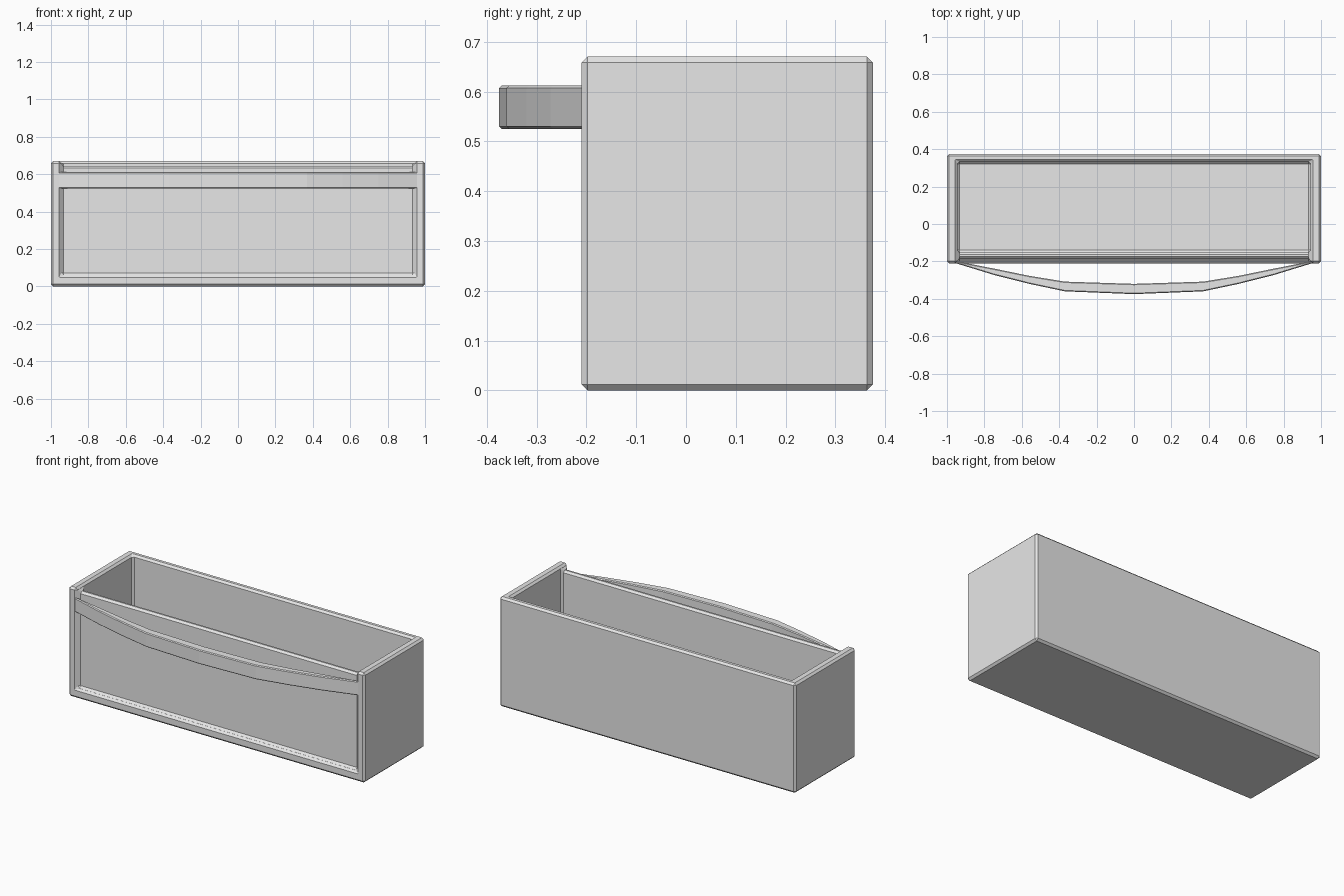
import bpy, bmesh

cube = bpy.data.objects.get("Cube")
if cube:
    bpy.data.objects.remove(cube, do_unlink=True)

grey = bpy.data.materials.new("light_grey")
grey.use_nodes = True
grey.diffuse_color = (0.8, 0.8, 0.8, 1)
grey.node_tree.nodes["Principled BSDF"].inputs["Base Color"].default_value = (0.8, 0.8, 0.8, 1)


def prism(name, outline, axis, low, high):
    """Extrude an outline along x (points are y, z) or along z (points are x, y)."""
    place = (lambda p, t: (t, *p)) if axis == "x" else (lambda p, t: (*p, t))
    bm = bmesh.new()
    face = bm.faces.new([bm.verts.new(place(p, low)) for p in outline])
    side = bmesh.ops.extrude_face_region(bm, geom=[face])
    verts = [v for v in side["geom"] if isinstance(v, bmesh.types.BMVert)]
    shift = (high - low, 0, 0) if axis == "x" else (0, 0, high - low)
    bmesh.ops.translate(bm, verts=verts, vec=shift)
    bmesh.ops.recalc_face_normals(bm, faces=bm.faces)
    mesh = bpy.data.meshes.new(name)
    bm.to_mesh(mesh)
    bm.free()
    mesh.materials.append(grey)
    obj = bpy.data.objects.new(name, mesh)
    bpy.context.collection.objects.link(obj)
    return obj


def chamfer(obj, width, angle):
    mod = obj.modifiers.new("chamfer", "BEVEL")
    mod.width = width
    mod.segments = 1
    mod.limit_method = "ANGLE"
    mod.angle_limit = angle


# Box body: the cutter hollows the inside, recesses the front panel and lowers its top
body = prism("box_body", [(-0.21, 0), (0.375, 0), (0.375, 0.67), (-0.21, 0.67)], "x", -1, 1)
cutter = prism("hollow_cutter",
               [(-1, 0.06), (-0.185, 0.06), (-0.185, 0.645), (-0.15, 0.645),
                (-0.15, 0.06), (0.333, 0.06), (0.333, 1), (-1, 1)], "x", -0.945, 0.945)
cutter.hide_render = True
cut = body.modifiers.new("hollow", "BOOLEAN")
cut.operation = "DIFFERENCE"
cut.solver = "EXACT"
cut.object = cutter
bpy.context.view_layer.objects.active = body
bpy.ops.object.modifier_apply(modifier=cut.name)
bpy.data.objects.remove(cutter, do_unlink=True)
chamfer(body, 0.012, 0.6)

# Bowed handle strap across the front
outer = [(-0.975, -0.203), (-0.75, -0.272), (-0.56, -0.32), (-0.37, -0.36), (0, -0.375)]
inner = [(-0.93, -0.203), (-0.74, -0.24), (-0.56, -0.277), (-0.37, -0.308), (0, -0.32)]


def mirrored(half):
    return half + [(-x, y) for x, y in reversed(half[:-1])]


handle = prism("front_handle", mirrored(outer) + mirrored(inner)[::-1], "z", 0.525, 0.612)
chamfer(handle, 0.005, 0.8)
